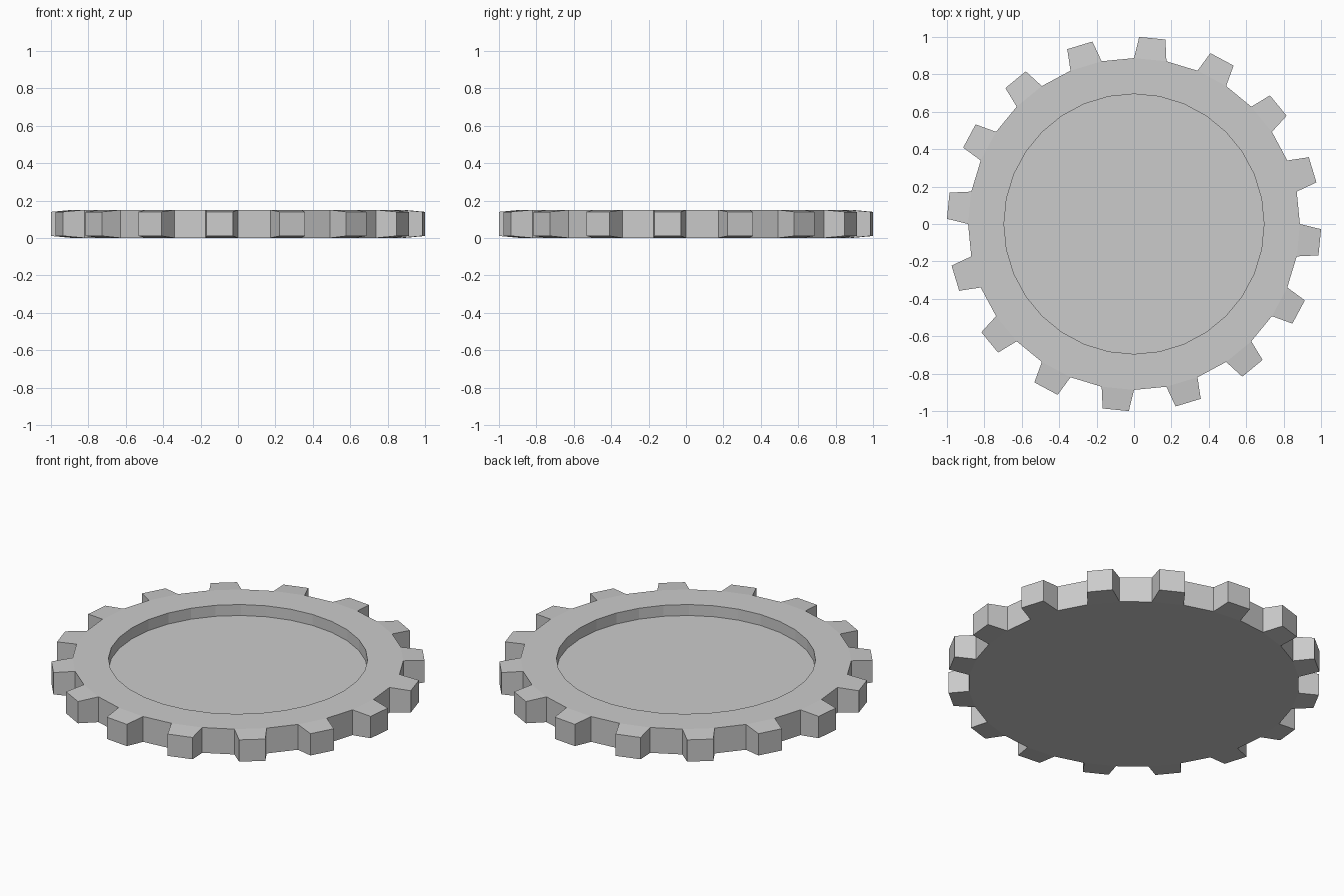
import bpy, bmesh, math
from mathutils import Matrix, Vector

if "Cube" in bpy.data.objects:
    bpy.data.objects.remove(bpy.data.objects["Cube"])

SIDES, R, H = 32, 0.887, 0.15
RECESS_R, RECESS_DEPTH = 0.695, 0.065
STEP = 2 * math.pi / SIDES

bm = bmesh.new()

# Gear disc with a polygon corner on the x axis
outline = [bm.verts.new((R * math.cos(i * STEP), R * math.sin(i * STEP), 0)) for i in range(SIDES)]
base = bm.faces.new(outline)
top = bmesh.ops.extrude_face_region(bm, geom=[base], use_keep_orig=True)["geom"]
bmesh.ops.translate(bm, verts=[v for v in top if isinstance(v, bmesh.types.BMVert)], vec=(0, 0, H))
bmesh.ops.recalc_face_normals(bm, faces=bm.faces)
bm.normal_update()
walls = [f for f in bm.faces if abs(f.normal.z) < 0.1]
lid = next(f for f in bm.faces if f.normal.z > 0.9)

# Round recess: shrink the lid to leave a rim, then push it straight down
for radius, drop in ((RECESS_R, 0), (RECESS_R, RECESS_DEPTH)):
    lid = bmesh.ops.extrude_discrete_faces(bm, faces=[lid])["faces"][0]
    for v in lid.verts:
        flat = Vector((v.co.x, v.co.y, 0)).normalized() * radius
        v.co = (flat.x, flat.y, H - drop)

# Teeth: every second wall pulled outward and slightly tapered
chosen = []
for f in walls:
    c = f.calc_center_median()
    if int((math.atan2(c.y, c.x) % (2 * math.pi)) / STEP) % 2 == 1:
        chosen.append(f)
for f in bmesh.ops.extrude_discrete_faces(bm, faces=chosen)["faces"]:
    c = f.calc_center_median()
    out = Vector((c.x, c.y, 0)).normalized()
    side = Vector((-out.y, out.x, 0))
    for v in f.verts:
        d = v.co - c
        v.co = out * 0.998 + side * d.dot(side) * 0.81 + Vector((0, 0, c.z + d.z * 0.86))

bmesh.ops.recalc_face_normals(bm, faces=bm.faces)
mesh = bpy.data.meshes.new("gear_plate")
bm.to_mesh(mesh)
bm.free()
bpy.context.collection.objects.link(bpy.data.objects.new("gear_plate", mesh))
